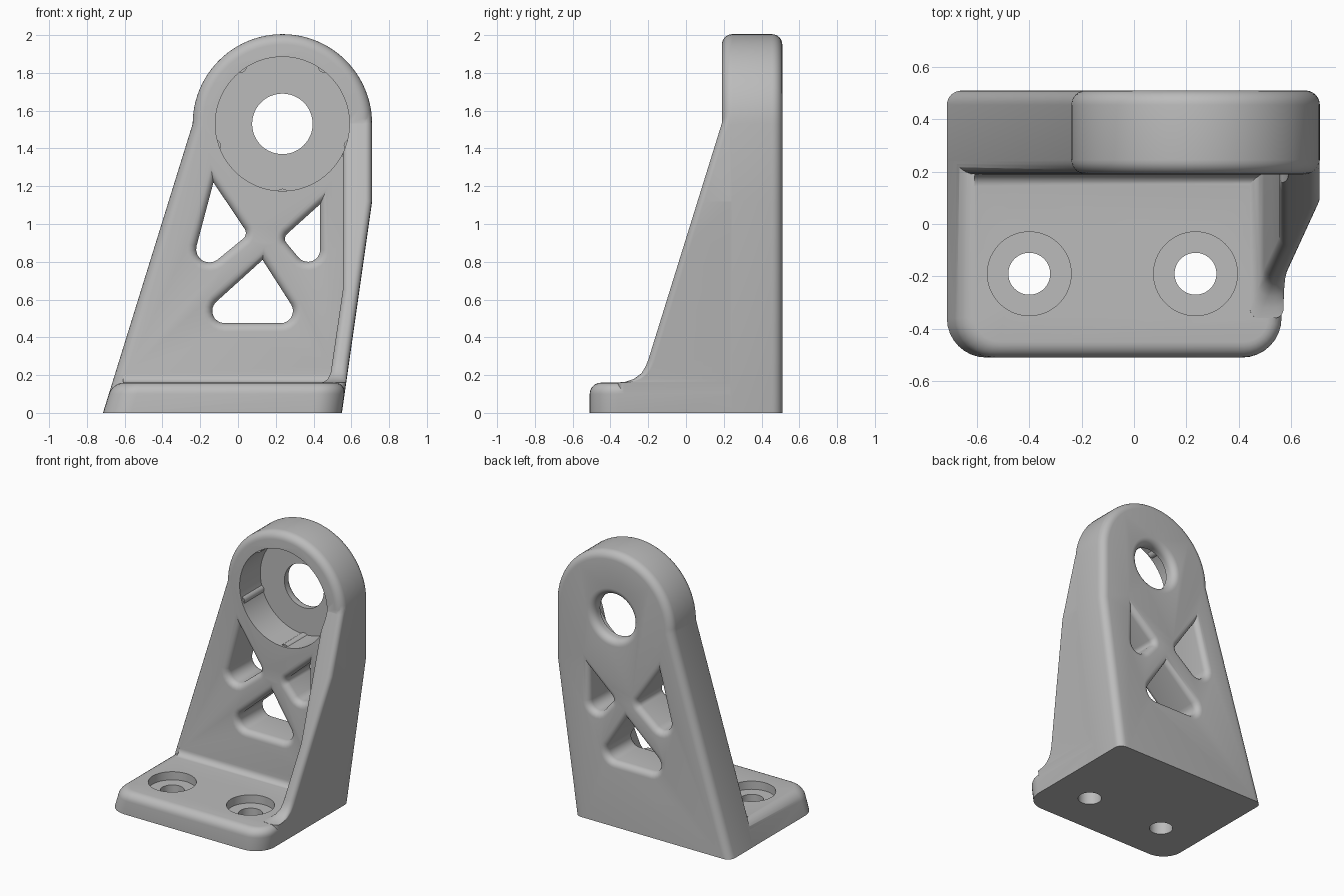
import bpy, bmesh, math
from mathutils import Vector

if "Cube" in bpy.data.objects:
    bpy.data.objects.remove(bpy.data.objects["Cube"])

grey = bpy.data.materials.new("plain_grey")
grey.use_nodes = True
COLOUR = (0.5, 0.5, 0.5, 1)
grey.diffuse_color = COLOUR
grey.node_tree.nodes["Principled BSDF"].inputs["Base Color"].default_value = COLOUR

FRONT, BACK = 0.19, 0.51          # wall faces
BASE_TOP, EYE, EYE_R = 0.16, Vector((0.235, 1.53)), 0.475
QUARTER = [i * math.pi / 12 for i in range(7)]


def round_poly(corners, steps=8):
    """Counter-clockwise outline from (x, y, radius) corners."""
    pts, n = [], len(corners)
    for i, (x, y, r) in enumerate(corners):
        p = Vector((x, y))
        a = (Vector(corners[i - 1][:2]) - p).normalized()
        b = (Vector(corners[(i + 1) % n][:2]) - p).normalized()
        if r == 0:
            pts.append(p)
            continue
        half = a.angle(b) / 2
        centre = p + (a + b).normalized() * r / math.sin(half)
        t = r / math.tan(half)
        start, end = p + a * t - centre, p + b * t - centre
        a0 = math.atan2(start.y, start.x)
        sweep = (math.atan2(end.y, end.x) - a0) % math.tau
        for k in range(steps + 1):
            ang = a0 + sweep * k / steps
            pts.append(centre + r * Vector((math.cos(ang), math.sin(ang))))
    return pts


def circle(centre, r, n=72):
    return [Vector(centre) + r * Vector((math.cos(math.tau * k / n), math.sin(math.tau * k / n)))
            for k in range(n)]


def offset(pts, d):
    """Grow (or shrink) an outline with mitred corners."""
    out = []
    for i, p in enumerate(pts):
        e1 = (p - pts[i - 1]).normalized()
        e2 = (pts[(i + 1) % len(pts)] - p).normalized()
        n1, n2 = Vector((e1.y, -e1.x)), Vector((e2.y, -e2.x))
        out.append(p + (n1 + n2) * d / (1 + n1.dot(n2)))
    return out


def loft(name, rings, axis):
    """Solid through (outline, level) rings stacked along an axis."""
    place = {"x": lambda p, l: (l, p.x, p.y),
             "y": lambda p, l: (p.x, l, p.y),
             "z": lambda p, l: (p.x, p.y, l)}[axis]
    bm = bmesh.new()
    loops = [[bm.verts.new(place(p, level)) for p in pts] for pts, level in rings]
    n = len(loops[0])
    for lo, hi in zip(loops, loops[1:]):
        for i in range(n):
            j = (i + 1) % n
            bm.faces.new((lo[i], lo[j], hi[j], hi[i]))
    bm.faces.new(loops[0][::-1])
    bm.faces.new(loops[-1])
    bmesh.ops.recalc_face_normals(bm, faces=bm.faces)
    mesh = bpy.data.meshes.new(name)
    bm.to_mesh(mesh)
    bm.free()
    mesh.materials.append(grey)
    ob = bpy.data.objects.new(name, mesh)
    bpy.context.collection.objects.link(ob)
    return ob


def combine(target, tools, operation):
    """Boolean the tools into the target, then discard them."""
    for tool in tools:
        mod = target.modifiers.new(tool.name, "BOOLEAN")
        mod.operation, mod.solver, mod.object = operation, "EXACT", tool
    bpy.context.view_layer.update()
    graph = bpy.context.evaluated_depsgraph_get()
    mesh = bpy.data.meshes.new_from_object(target.evaluated_get(graph))
    target.modifiers.clear()
    target.data = mesh
    for tool in tools:
        bpy.data.objects.remove(tool)


def left_x(z):
    return -0.715 + 0.31 * z


def right_x(z):
    return min(0.55 + 0.143 * z, 0.71)


# Upright wall with round eye, front and back edges rounded
low = -0.1
wall_outline = [Vector((left_x(low), low)), Vector((right_x(low), low)), Vector((0.71, 1.12))]
wall_outline += [EYE + EYE_R * Vector((math.cos(a), math.sin(a)))
                 for a in (math.pi * k / 48 for k in range(49))]
R = 0.055
wall_rings = [(offset(wall_outline, R * (math.sin(a) - 1)), FRONT + R * (1 - math.cos(a))) for a in QUARTER]
wall_rings += [(offset(wall_outline, R * (math.cos(a) - 1)), BACK - R * (1 - math.sin(a))) for a in QUARTER]
bracket = loft("bracket", wall_rings, "y")


# Foot plate with rounded front corners and top edge
def foot_outline(z):
    return round_poly([(left_x(z), -0.51, 0.15), (right_x(z) - 0.001, -0.51, 0.15),
                       (right_x(z) - 0.001, 0.42, 0), (left_x(z) + 0.001, 0.42, 0)])


foot_rings = [(foot_outline(low), low)]
for a in QUARTER:
    z = BASE_TOP - 0.06 * (1 - math.sin(a))
    foot_rings.append((offset(foot_outline(z), 0.06 * (math.cos(a) - 1)), z))
foot = loft("foot", foot_rings, "z")

# Side rib: (height, front edge) path with a curved toe
toe = [(0.05, -0.36), (0.161, -0.36), (0.165, -0.32), (0.18, -0.275), (0.21, -0.235), (0.25, -0.212)]
slope = [(z, -0.2 + 0.311 * (z - 0.28)) for z in (0.28, 0.45, 0.65, 0.9, 1.12, 1.3, 1.53, 1.58, 1.62)]
rib_rings = []
for z, y in toe + slope:
    outer = right_x(z) - 0.0015
    if z > EYE.y:
        outer = EYE.x + math.sqrt(EYE_R ** 2 - (z - EYE.y) ** 2) - 0.0015
    inner = min(0.46 + 0.146 * z, 0.555)
    if z < 0.21:                                    # cove into the foot
        inner -= 0.05 - math.sqrt(max(0, 0.05 ** 2 - (0.21 - max(z, 0.16)) ** 2))
    rib_rings.append((round_poly([(inner, y, 0.036), (outer, y, 0.036),
                                  (outer, 0.42, 0), (inner, 0.42, 0)]), z))
rib = loft("rib", rib_rings, "z")

# Cove between wall and foot
C = 0.045
cove_outline = [Vector((FRONT + 0.06, BASE_TOP - 0.05)), Vector((FRONT + 0.06, BASE_TOP + C))]
cove_outline += [Vector((FRONT - C + C * math.cos(a), BASE_TOP + C - C * math.sin(a))) for a in QUARTER]
cove_outline.append(Vector((FRONT - C, BASE_TOP - 0.05)))
cove = loft("cove", [(cove_outline, -0.61), (cove_outline, 0.52)], "x")
combine(bracket, [foot, rib, cove], "UNION")

# Three truss windows flared at both faces
F = 0.045
windows = {
    "left_window": [(-0.13, 1.22, 0), (-0.275, 0.675, 0.07), (0.055, 0.945, 0.04)],
    "low_window": [(0.13, 0.81, 0), (-0.24, 0.475, 0.065), (0.345, 0.475, 0.065)],
    "right_window": [(0.435, 1.105, 0), (0.235, 0.925, 0.035), (0.435, 0.685, 0.065)],
}
cutters = []
for name, corners in windows.items():
    shape = round_poly(corners)
    rings = [(offset(shape, F), FRONT - 0.02)]
    rings += [(offset(shape, F * (1 - math.sin(a))), FRONT + F * (1 - math.cos(a))) for a in QUARTER]
    rings += [(offset(shape, F * (1 - math.cos(a))), BACK - F * (1 - math.sin(a))) for a in QUARTER]
    rings.append((offset(shape, F), BACK + 0.02))
    cutters.append(loft(name, rings, "y"))

# Bearing pocket and shaft hole, rounded at the back
floor_y, bore = 0.43, 0.16
steps = [(-0.6, 0.355), (floor_y, 0.355), (floor_y, bore)]
steps += [(BACK - 0.05 * (1 - math.sin(a)), bore + 0.05 * (1 - math.cos(a))) for a in QUARTER]
steps.append((BACK + 0.03, bore + 0.05))
cutters.append(loft("bearing_pocket", [(circle(EYE, r), y) for y, r in steps], "y"))

# Counterbored bolt holes
for x in (-0.4, 0.235):
    steps = [(-0.2, 0.08), (0.1, 0.08), (0.1, 0.16), (0.4, 0.16)]
    cutters.append(loft("bolt_hole", [(circle((x, -0.19), r), z) for z, r in steps], "z"))

# Level underside
slab = [Vector(p) for p in ((-1, -1), (1, -1), (1, 1), (-1, 1))]
cutters.append(loft("underside", [(slab, -0.5), (slab, 0)], "z"))
combine(bracket, cutters, "DIFFERENCE")

# Five slim grip ridges inside the pocket
ridges = []
for k in range(5):
    a = math.radians(72 * k - 90)
    at = EYE + 0.375 * Vector((math.cos(a), math.sin(a)))
    ridges.append(loft("ridge", [(circle(at, 0.032, 20), FRONT + 0.015), (circle(at, 0.032, 20), floor_y + 0.02)], "y"))
combine(bracket, ridges, "UNION")

bpy.ops.object.select_all(action="DESELECT")
bracket.select_set(True)
bpy.context.view_layer.objects.active = bracket
bpy.ops.object.shade_smooth_by_angle(angle=math.radians(35))
